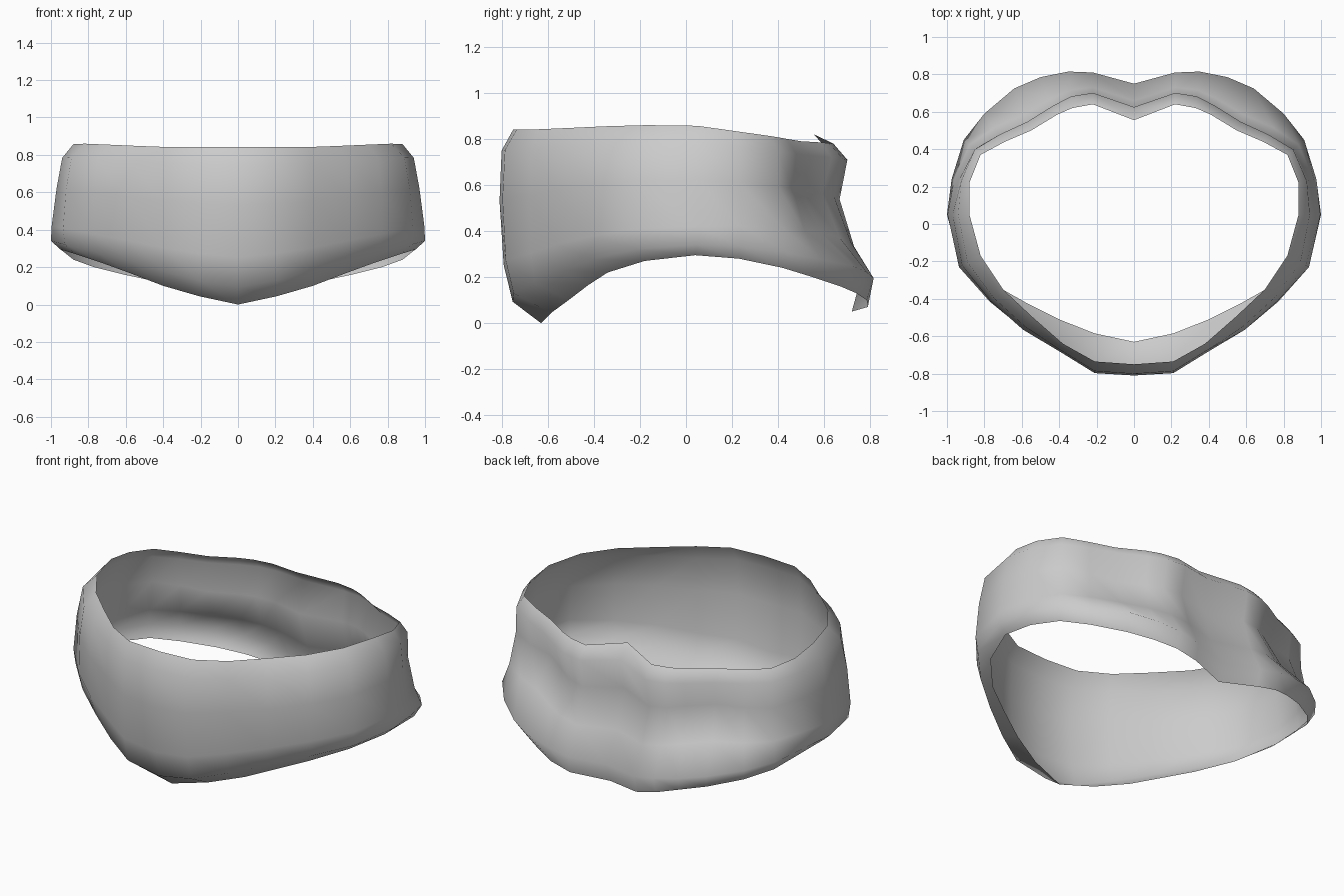
import bpy, bmesh, math

if "Cube" in bpy.data.objects:
    bpy.data.objects.remove(bpy.data.objects["Cube"])

# Half outline from centre front to centre back, one line per column:
# widest outline x, y | top hem x, y, z | bottom hem x, y, z
COLUMNS = [
    (0, -.81, 0, -.75, .842, 0, -.63, 0),
    (.21, -.80, .21, -.735, .842, .21, -.585, .045),
    (.40, -.685, .38, -.64, .842, .40, -.51, .10),
    (.60, -.575, .54, -.50, .848, .57, -.425, .165),
    (.78, -.425, .70, -.35, .855, .72, -.34, .22),
    (.945, -.235, .82, -.17, .86, .87, -.18, .27),
    (1.0, .05, .88, .05, .857, .95, .04, .295),
    (.975, .24, .88, .22, .833, .93, .23, .28),
    (.91, .45, .82, .37, .812, .88, .42, .24),
    (.80, .59, .69, .44, .80, .77, .55, .20),
    (.64, .725, .55, .50, .79, .61, .67, .16),
    (.50, .785, .41, .585, .785, .47, .74, .13),
    (.35, .815, .33, .62, .782, .35, .785, .10),
    (.22, .81, .22, .64, .78, .22, .79, .07),
    (0, .75, 0, .555, .82, 0, .72, .05),
]
SIDE = 6
# Rows between the hems: (height fraction, bulge from top hem to widest outline)
FRONT_ROWS = [(.89, .85), (.63, 1), (.30, .7), (.11, .05)]
SIDE_ROWS = [(.87, .5), (.58, .75), (.22, .97), (.08, 1)]
BACK_ROWS = [(.90, .36), (.66, .16), (.37, .53), (.14, 1)]
# Extra inward pinch at the back corners, per column
PINCH = {8: .08, 9: .14, 10: .15, 11: .12, 12: .04}


def lerp(a, b, t):
    return a + (b - a) * t


def column_points(i):
    ox, oy, tx, ty, tz, bx, by, bz = COLUMNS[i]
    if i <= SIDE:
        end, w = FRONT_ROWS, (SIDE - i) / SIDE
    else:
        end, w = BACK_ROWS, min(1, (i - SIDE) / 4)
    pts = [(tx, ty, tz)]
    for row, (s, e) in enumerate(zip(SIDE_ROWS, end)):
        h, t = lerp(s[0], e[0], w), lerp(s[1], e[1], w)
        if row < 3:
            t -= PINCH.get(i, 0)
        pts.append((lerp(tx, ox, t), lerp(ty, oy, t), lerp(bz, tz, h)))
    return pts + [(bx, by, bz)]


# Fabric band: mirrored columns bridged into a closed loop of quads
half = [column_points(i) for i in range(len(COLUMNS))]
mirrored = [[(-x, y, z) for x, y, z in c] for c in half[-2:0:-1]]
bm = bmesh.new()
loop = [[bm.verts.new(p) for p in c] for c in half + mirrored]
for a, b in zip(loop, loop[1:] + loop[:1]):
    for r in range(len(a) - 1):
        bm.faces.new((a[r], a[r + 1], b[r + 1], b[r]))
mesh = bpy.data.meshes.new("fabric_band")
bm.to_mesh(mesh)
bm.free()
band = bpy.data.objects.new("fabric_band", mesh)
bpy.context.collection.objects.link(band)

grey = bpy.data.materials.new("fabric_grey")
grey.diffuse_color = (.6, .6, .6, 1)
grey.use_nodes = True
grey.node_tree.nodes["Principled BSDF"].inputs["Base Color"].default_value = grey.diffuse_color
mesh.materials.append(grey)

bpy.context.view_layer.objects.active = band
band.select_set(True)
bpy.ops.object.shade_smooth_by_angle(angle=math.radians(80))
